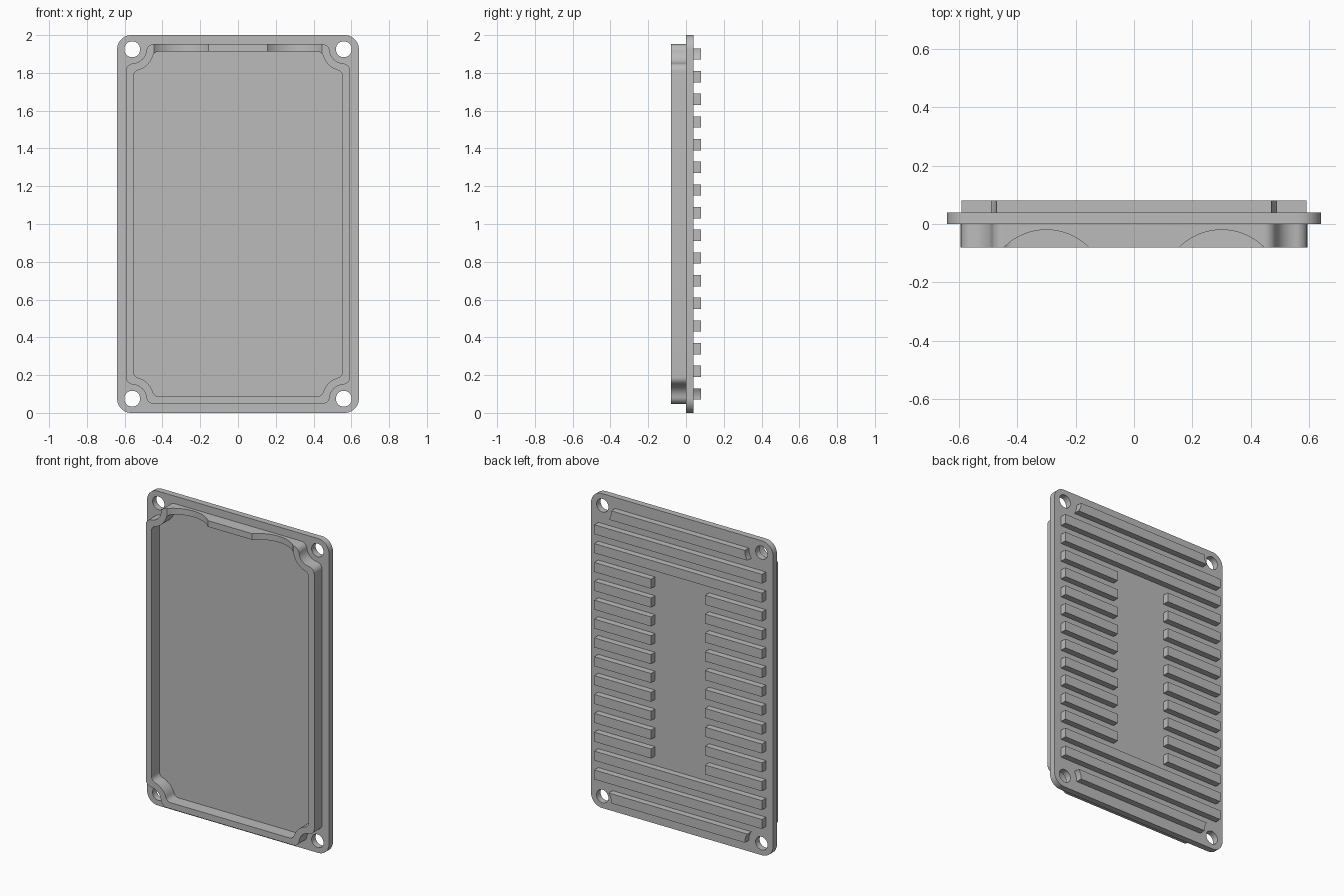
import bpy, bmesh
from math import atan2, cos, sin, sqrt, pi

cube = bpy.data.objects.get("Cube")
if cube:
    bpy.data.objects.remove(cube, do_unlink=True)

grey = bpy.data.materials.new("plain_grey")
grey.use_nodes = True
grey.diffuse_color = (0.5, 0.5, 0.5, 1)
grey.node_tree.nodes["Principled BSDF"].inputs["Base Color"].default_value = (0.5, 0.5, 0.5, 1)

MID = 1.0                      # height of the panel centre
HOLE_X, HOLE_Z = 0.56, 0.925   # screw hole, measured from the centre


def arc(cx, cz, r, a0, a1, n=10):
    return [(cx + r * cos(a0 + (a1 - a0) * i / n),
             cz + r * sin(a0 + (a1 - a0) * i / n)) for i in range(n + 1)]


def four_way(q):
    """Mirror a quarter outline into a closed loop."""
    return (q + [(-x, z) for x, z in reversed(q)] + [(-x, -z) for x, z in q]
            + [(x, -z) for x, z in reversed(q)])


def notched_outline(hx, hz, big, r):
    """Rectangle whose corners bend inwards round the screw holes."""
    x1, z2 = hx - r, hz - r
    z1 = HOLE_Z - sqrt((big + r) ** 2 - (HOLE_X - x1) ** 2)
    x2 = HOLE_X - sqrt((big + r) ** 2 - (HOLE_Z - z2) ** 2)
    a = atan2(HOLE_Z - z1, HOLE_X - x1)
    b = atan2(HOLE_Z - z2, HOLE_X - x2)
    return four_way(arc(x1, z1, r, 0, a)
                    + arc(HOLE_X, HOLE_Z, big, a + pi, b + pi)[1:-1]
                    + arc(x2, z2, r, b, pi / 2))


def add_prism(bm, outline, y0, y1):
    """Extrude an x-z outline along y."""
    face = bm.faces.new([bm.verts.new((x, y0, z + MID)) for x, z in outline])
    grown = bmesh.ops.extrude_face_region(bm, geom=[face])["geom"]
    for v in grown:
        if isinstance(v, bmesh.types.BMVert):
            v.co.y = y1


def finish(bm, name):
    bmesh.ops.recalc_face_normals(bm, faces=bm.faces[:])
    mesh = bpy.data.meshes.new(name)
    bm.to_mesh(mesh)
    bm.free()
    mesh.materials.append(grey)
    obj = bpy.data.objects.new(name, mesh)
    bpy.context.collection.objects.link(obj)
    return obj


def select_only(obj):
    bpy.ops.object.select_all(action="DESELECT")
    obj.select_set(True)
    bpy.context.view_layer.objects.active = obj


def cut(obj, bm):
    """Subtract the cutter mesh and throw the cutter away."""
    cutter = finish(bm, "cutter")
    cutter.hide_render = True
    mod = obj.modifiers.new("cut", "BOOLEAN")
    mod.operation, mod.solver, mod.object = "DIFFERENCE", "EXACT", cutter
    select_only(obj)
    bpy.ops.object.modifier_apply(modifier=mod.name)
    bpy.data.objects.remove(cutter, do_unlink=True)


# Base plate with rounded corners and four screw holes
bm = bmesh.new()
add_prism(bm, four_way(arc(0.565, 0.925, 0.075, 0, pi / 2)), 0, 0.04)
plate = finish(bm, "base_plate")
bm = bmesh.new()
for sx in (-1, 1):
    for sz in (-1, 1):
        add_prism(bm, arc(sx * HOLE_X, sz * HOLE_Z, 0.042, 0, 2 * pi, 32)[:-1], -0.1, 0.1)
cut(plate, bm)

# Raised wall on the front
bm = bmesh.new()
add_prism(bm, notched_outline(0.593, 0.952, 0.075, 0.04), -0.08, 0)
wall = finish(bm, "front_wall")
bm = bmesh.new()
add_prism(bm, notched_outline(0.553, 0.913, 0.115, 0.035), -0.2, 0.1)
cut(wall, bm)

# Two shallow scoops in the top of the wall
bm = bmesh.new()
for sx in (-1, 1):
    made = bmesh.ops.create_cone(bm, cap_ends=True, segments=96, radius1=0.205,
                                 radius2=0.205, depth=0.2)["verts"]
    bmesh.ops.translate(bm, verts=made, vec=(sx * 0.3, -0.225, MID + 0.95))
cut(wall, bm)

# Cooling ribs on the back
bm = bmesh.new()
for i in range(16):
    z = -0.9 + 0.12 * i
    lo, hi = z - 0.03, z + 0.03
    if i in (0, 15):           # end ribs, hollowed round the screw holes
        side = 1 if z > 0 else -1
        end = []
        for k in range(9):
            h = lo + (hi - lo) * k / 8
            end.append((HOLE_X - sqrt(0.09 ** 2 - (h - side * HOLE_Z) ** 2), h))
        add_prism(bm, end + [(-x, h) for x, h in reversed(end)], 0.04, 0.08)
    else:
        spans = [(-0.59, -0.19), (0.19, 0.59)] if 3 <= i <= 12 else [(-0.59, 0.59)]
        for a, b in spans:
            add_prism(bm, [(a, lo), (b, lo), (b, hi), (a, hi)], 0.04, 0.08)
ribs = finish(bm, "back_ribs")

for obj in (plate, wall, ribs):
    select_only(obj)
    bpy.ops.object.shade_smooth_by_angle(angle=pi / 6)
